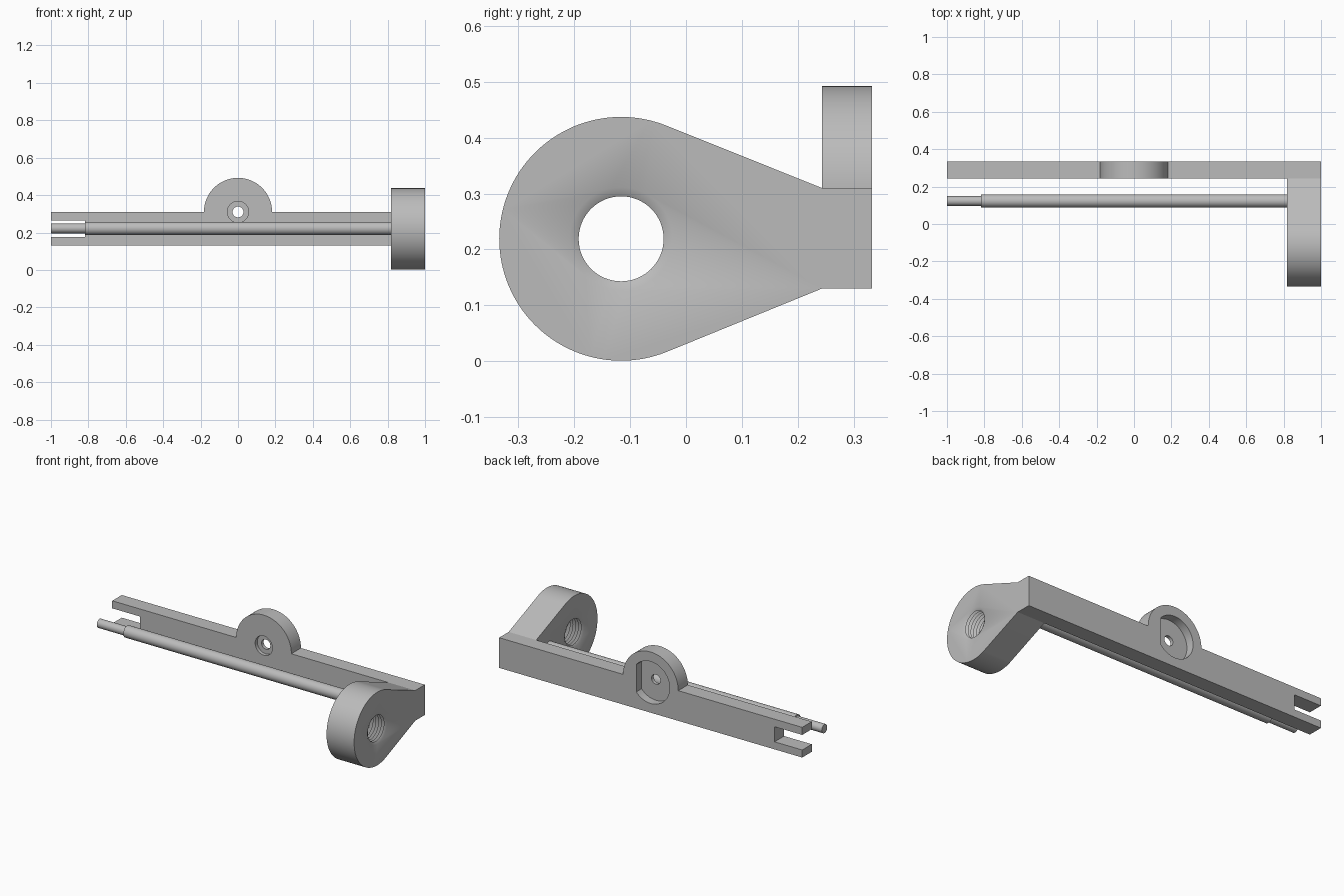
import bpy, bmesh, math
from mathutils import Vector

cube = bpy.data.objects.get("Cube")
if cube:
    bpy.data.objects.remove(cube)

grey = bpy.data.materials.new("plain grey")
grey.use_nodes = True
grey.diffuse_color = (0.5, 0.5, 0.5, 1)
grey.node_tree.nodes["Principled BSDF"].inputs["Base Color"].default_value = (0.5, 0.5, 0.5, 1)


def finish(name, bm):
    bmesh.ops.recalc_face_normals(bm, faces=bm.faces)
    mesh = bpy.data.meshes.new(name)
    bm.to_mesh(mesh)
    bm.free()
    mesh.materials.append(grey)
    obj = bpy.data.objects.new(name, mesh)
    bpy.context.collection.objects.link(obj)
    return obj


def arc(cu, cv, r, start, end, steps=64):
    """Points on an arc, angles in radians."""
    return [(cu + r * math.cos(start + (end - start) * i / steps),
             cv + r * math.sin(start + (end - start) * i / steps)) for i in range(steps + 1)]


def prism(name, outline, axis, low, high):
    """Extrude a flat outline along x (outline in y, z) or y (outline in x, z)."""
    bm = bmesh.new()
    place = (lambda u, v: (low, u, v)) if axis == "x" else (lambda u, v: (u, low, v))
    face = bm.faces.new([bm.verts.new(place(u, v)) for u, v in outline])
    moved = bmesh.ops.extrude_face_region(bm, geom=[face])["geom"]
    step = Vector((high - low, 0, 0)) if axis == "x" else Vector((0, high - low, 0))
    bmesh.ops.translate(bm, vec=step, verts=[v for v in moved if isinstance(v, bmesh.types.BMVert)])
    return finish(name, bm)


def lathe(name, profile, y, z, sides=64):
    """Turn (x, radius) pairs around a line parallel to x, with capped ends."""
    bm = bmesh.new()
    rings = [[bm.verts.new((x, u, v)) for u, v in arc(y, z, r, 0, math.tau, sides)[:-1]]
             for x, r in profile]
    for a, b in zip(rings, rings[1:]):
        for i in range(sides):
            j = (i + 1) % sides
            bm.faces.new((a[i], a[j], b[j], b[i]))
    bm.faces.new(rings[0])
    bm.faces.new(rings[-1])
    return finish(name, bm)


def activate(obj):
    bpy.ops.object.select_all(action="DESELECT")
    obj.select_set(True)
    bpy.context.view_layer.objects.active = obj


def cut(obj, cutter):
    cutter.hide_render = True
    mod = obj.modifiers.new("cut", "BOOLEAN")
    mod.operation = "DIFFERENCE"
    mod.solver = "EXACT"
    mod.object = cutter
    activate(obj)
    bpy.ops.object.modifier_apply(modifier=mod.name)
    bpy.data.objects.remove(cutter)


BOTTOM, TOP = 0.13, 0.31
FRONT, BACK = 0.243, 0.333
STEP = 0.818
MID = 0.22

# Long bar with a fork at one end and a round boss on top
outline = [(-1, BOTTOM), (1, BOTTOM), (1, TOP)]
outline += arc(0, TOP, 0.182, 0, math.pi)
outline += [(-1, TOP), (-1, MID + 0.045), (-STEP, MID + 0.045),
            (-STEP, MID - 0.045), (-1, MID - 0.045)]
bar = prism("forked_bar", outline, "y", FRONT, BACK)

# Boss: back recess with one flat side, front counterbore, through hole
half = math.acos(0.095 / 0.125)
recess = arc(0, TOP, 0.125, half, math.tau - half)
cut(bar, prism("recess_cutter", recess, "y", BACK - 0.05, BACK + 0.1))
for name, radius, end in (("counterbore_cutter", 0.057, FRONT + 0.02),
                          ("hole_cutter", 0.029, BACK + 0.1)):
    circle = arc(0, TOP, radius, 0, math.tau)[:-1]
    cut(bar, prism(name, circle, "y", FRONT - 0.1, end))

# Teardrop end eye, its sides tangent to the round
cy, cz, R = -0.116, 0.219, 0.218
dy, dz = FRONT - cy, TOP - cz
tangent = math.atan2(dz, dy) + math.acos(R / math.hypot(dy, dz))
outline = [(FRONT, BOTTOM), (FRONT, TOP)] + arc(cy, cz, R, tangent, math.tau - tangent, 80)
eye = prism("end_eye", outline, "x", STEP, 1)

# Threaded bore through the eye
turns = 10
pitch = (1 - STEP) / turns
thread = [(STEP - pitch / 2 + i * pitch / 2, 0.076 if i % 2 == 0 else 0.092)
          for i in range(2 * turns + 3)]
cut(eye, lathe("bore_cutter", thread, cy, cz))

# Rod with a thinner tip
rod = lathe("stepped_rod", [(-1, 0.026), (-STEP, 0.026), (-STEP, 0.035), (STEP, 0.035)],
            0.123, MID + 0.002, 48)

for obj in (bar, eye, rod):
    activate(obj)
    bpy.ops.object.shade_smooth_by_angle(angle=math.radians(30))
